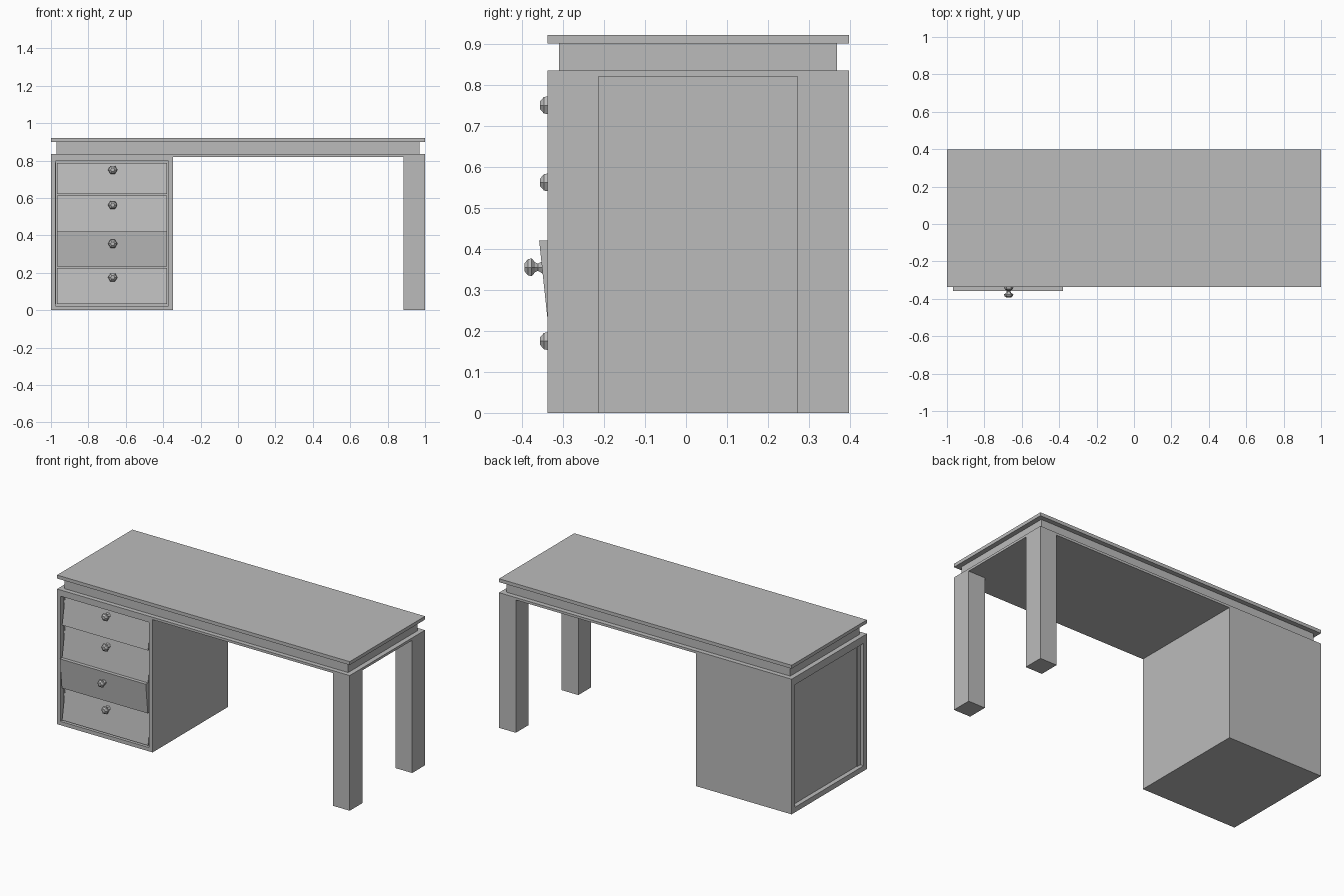
import bpy, bmesh, math
from mathutils import Vector, Matrix

default = bpy.data.objects.get("Cube")
if default:
    bpy.data.objects.remove(default, do_unlink=True)

# Single flat grey for the whole desk
grey = bpy.data.materials.new("plain_grey")
grey.use_nodes = True
COLOUR = (0.5, 0.5, 0.5, 1)
grey.diffuse_color = COLOUR
grey.node_tree.nodes["Principled BSDF"].inputs["Base Color"].default_value = COLOUR

FRONT, BACK = -0.338, 0.397


def finish(name, bm):
    bmesh.ops.recalc_face_normals(bm, faces=bm.faces[:])
    mesh = bpy.data.meshes.new(name)
    bm.to_mesh(mesh)
    bm.free()
    mesh.materials.append(grey)
    obj = bpy.data.objects.new(name, mesh)
    bpy.context.collection.objects.link(obj)
    return obj


def box_mesh(x, y, z):
    bm = bmesh.new()
    bmesh.ops.create_cube(bm, size=1)
    lo, hi = Vector((x[0], y[0], z[0])), Vector((x[1], y[1], z[1]))
    size, mid = hi - lo, (hi + lo) / 2
    for v in bm.verts:
        v.co = Vector(c * s for c, s in zip(v.co, size)) + mid
    return bm


def box(name, x, y, z):
    return finish(name, box_mesh(x, y, z))


def recess(bm, direction, border, depth):
    """Sink a framed panel into the side facing the given direction."""
    bm.normal_update()
    face = max(bm.faces, key=lambda f: f.normal.dot(direction) * f.calc_area())
    bmesh.ops.inset_individual(bm, faces=[face], thickness=border)
    new = bmesh.ops.extrude_discrete_faces(bm, faces=[face])["faces"][0]
    for v in new.verts:
        v.co -= direction * depth


def drawer(name, x, z, y_bottom, y_top, y_back):
    """Slab with a front that leans between its bottom and top edges."""
    bm = box_mesh(x, (FRONT, y_back), z)
    for v in bm.verts:
        if v.co.y < (FRONT + y_back) / 2:
            v.co.y = y_bottom if v.co.z < sum(z) / 2 else y_top
    return finish(name, bm)


def knob(name, x, y, z):
    """Six-sided turned knob pointing out of the front."""
    profile = [(0, 0), (0, 0.018), (0.012, 0.01), (0.019, 0.014),
               (0.027, 0.025), (0.036, 0.023), (0.045, 0.011), (0.045, 0)]
    bm = bmesh.new()
    verts = [bm.verts.new((r, -d, 0)) for d, r in profile]
    edges = [bm.edges.new(pair) for pair in zip(verts, verts[1:])]
    bmesh.ops.spin(bm, geom=verts + edges, cent=(0, 0, 0), axis=(0, 1, 0),
                   angle=math.tau, steps=6)
    bmesh.ops.remove_doubles(bm, verts=bm.verts[:], dist=0.0005)
    bmesh.ops.transform(bm, matrix=Matrix.Translation((x, y, z)), verts=bm.verts[:])
    return finish(name, bm)


# Stacked table top: overhanging board, set-back band, lower rail
box("desktop", (-1, 1), (FRONT, BACK), (0.9, 0.921))
box("set_back_band", (-0.97, 0.97), (-0.31, 0.368), (0.835, 0.9))
box("lower_rail", (-1, 1), (FRONT, BACK), (0.82, 0.835))

# Two legs
box("front_leg", (0.885, 1), (FRONT, -0.213), (0, 0.82))
box("back_leg", (0.885, 1), (0.272, BACK), (0, 0.82))

# Drawer pedestal with a sunken outer panel and a drawer opening
pedestal = box_mesh((-1, -0.347), (FRONT, BACK), (0, 0.82))
recess(pedestal, Vector((-1, 0, 0)), 0.045, 0.028)
recess(pedestal, Vector((0, -1, 0)), 0.033, 0.06)
finish("pedestal", pedestal)

# Drawers: bottom, top, front at bottom, front at top, knob height
drawers = [("bottom", 0.033, 0.226, -0.336, -0.304, 0.175),
           ("lower", 0.232, 0.42, -0.338, -0.358, 0.355),
           ("upper", 0.42, 0.612, -0.336, -0.304, 0.562),
           ("top", 0.62, 0.787, -0.336, -0.306, 0.75)]
for label, z0, z1, y0, y1, kz in drawers:
    drawer(label + "_drawer", (-0.967, -0.38), (z0, z1), y0, y1, -0.279)
    y_face = y0 + (y1 - y0) * (kz - z0) / (z1 - z0)
    knob(label + "_knob", -0.67, y_face + 0.002, kz)
